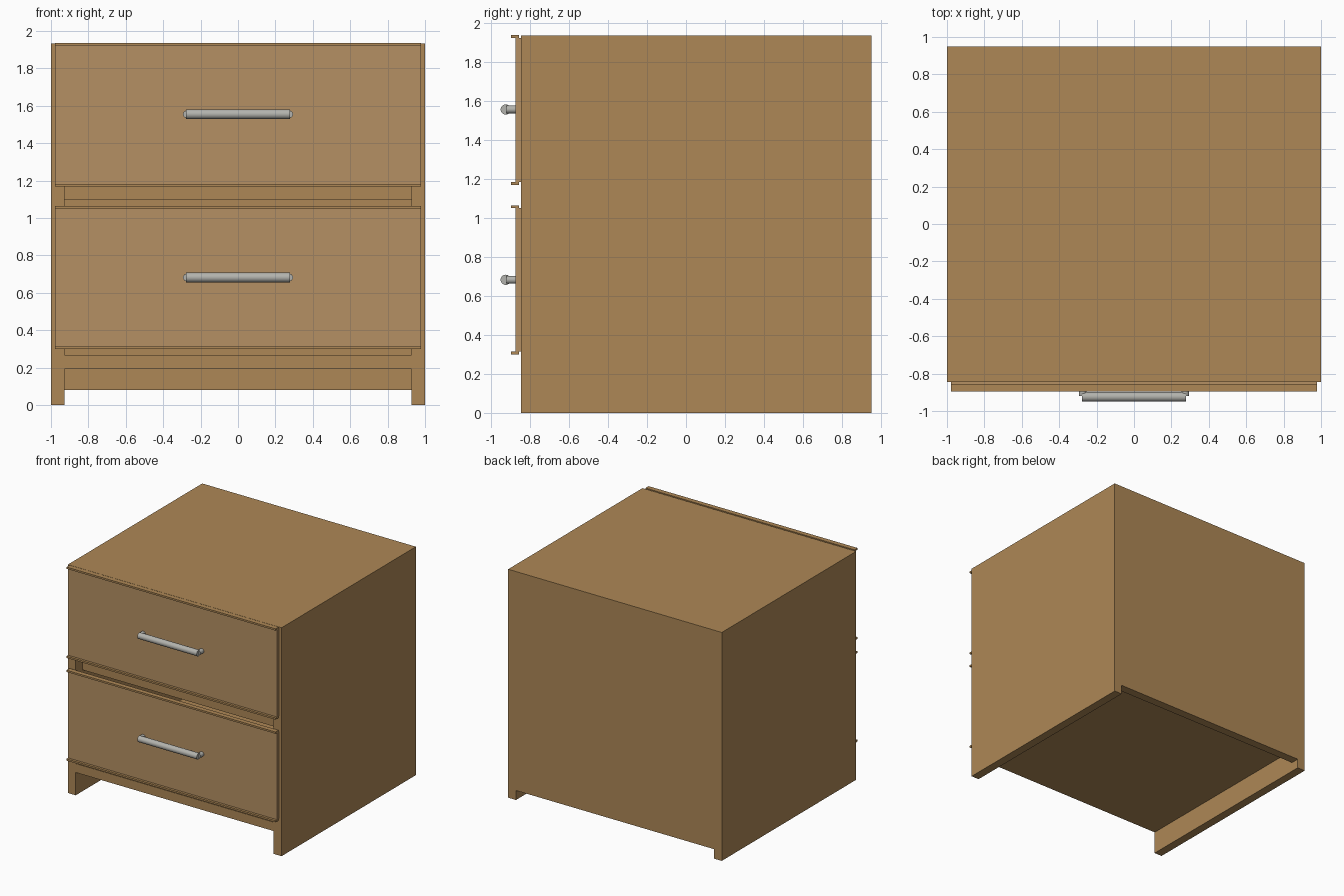
import bpy, math

if "Cube" in bpy.data.objects:
    bpy.data.objects.remove(bpy.data.objects["Cube"])

def material(name, color):
    m = bpy.data.materials.new(name)
    m.diffuse_color = (*color, 1)
    m.use_nodes = True
    m.node_tree.nodes["Principled BSDF"].inputs["Base Color"].default_value = m.diffuse_color
    return m

wood = material("wood", (0.42, 0.245, 0.093))
front_wood = material("front_wood", (0.46, 0.28, 0.127))
metal = material("metal", (0.45, 0.45, 0.42))

def box(name, x, y, z, mat):
    """Box from (min, max) ranges on each axis."""
    bpy.ops.mesh.primitive_cube_add(size=1, location=[sum(r) / 2 for r in (x, y, z)])
    o = bpy.context.object
    o.name = name
    o.scale = [r[1] - r[0] for r in (x, y, z)]
    bpy.ops.object.transform_apply(location=False, rotation=False, scale=True)
    o.data.materials.append(mat)
    return o

def rod(name, loc, radius, length, rot, mat):
    bpy.ops.mesh.primitive_cylinder_add(vertices=32, radius=radius, depth=length,
                                        location=loc, rotation=rot)
    o = bpy.context.object
    o.name = name
    o.data.materials.append(mat)
    bpy.ops.object.shade_smooth_by_angle()
    return o

FRONT, BACK, TOP, T = -0.846, 0.95, 1.933, 0.073
INNER = 1 - T

# Cabinet: sides reach the floor, the other panels fit between them
for name, s in (("left", -1), ("right", 1)):
    box(name + "_side", sorted((s * INNER, s)), (FRONT, BACK), (0, TOP), wood)
span = (-INNER, INNER)
box("top_panel", span, (FRONT, BACK), (TOP - T, TOP), wood)
box("back_panel", span, (BACK - T, BACK), (0.08, TOP - T), wood)
box("bottom_panel", span, (FRONT, BACK - T), (0.193, 0.268), wood)
box("middle_shelf", span, (FRONT + 0.09, BACK - T), (1.027, 1.1), wood)

# Drawers: slab, a lip along top and bottom, and a bar handle on two posts
for name, z0, z1, hz in (("lower", 0.299, 1.064, 0.682), ("upper", 1.168, 1.937, 1.555)):
    lip, face = 0.015, -0.875
    width = (-0.978, 0.978)
    box(name + "_drawer_front", width, (face, FRONT), (z0 + lip, z1 - lip), front_wood)
    for edge, z in (("bottom", z0), ("top", z1 - lip)):
        box(f"{name}_drawer_{edge}_lip", width, (-0.896, -0.855), (z, z + lip), wood)
    rod(name + "_handle_bar", (0, -0.924, hz), 0.026, 0.556, (0, math.pi / 2, 0), metal)
    for side, s in (("left", -1), ("right", 1)):
        rod(f"{name}_handle_{side}_post", (s * 0.274, -0.897, hz), 0.02, 0.046,
            (math.pi / 2, 0, 0), metal)
